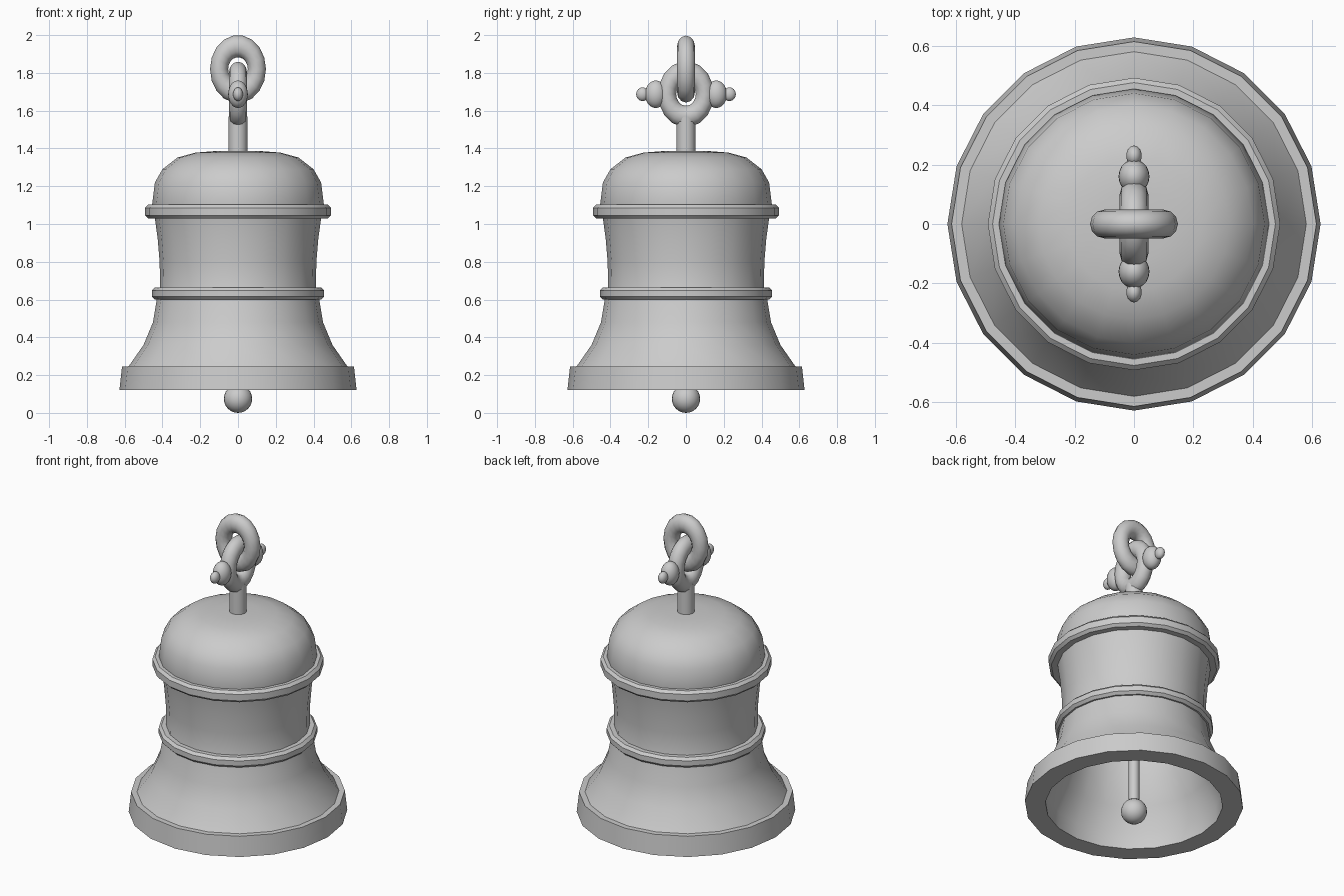
import bpy
import bmesh
import math
from mathutils import Matrix

cube = bpy.data.objects.get("Cube")
if cube:
    bpy.data.objects.remove(cube, do_unlink=True)


def finish(obj, name):
    obj.name = name
    bpy.ops.object.select_all(action='DESELECT')
    obj.select_set(True)
    bpy.context.view_layer.objects.active = obj
    bpy.ops.object.shade_smooth_by_angle(angle=math.radians(35))
    return obj


def lathe(name, profile, sides=20, closed=False):
    """Spin an (r, z) profile around the z axis."""
    bm = bmesh.new()
    verts = [bm.verts.new((r, 0, z)) for r, z in profile]
    pairs = list(zip(verts, verts[1:]))
    if closed:
        pairs.append((verts[-1], verts[0]))
    edges = [bm.edges.new(p) for p in pairs]
    bmesh.ops.spin(bm, geom=verts + edges, cent=(0, 0, 0), axis=(0, 0, 1),
                   angle=math.tau, steps=sides, use_duplicate=False)
    bmesh.ops.remove_doubles(bm, verts=bm.verts, dist=0.0005)
    bmesh.ops.recalc_face_normals(bm, faces=bm.faces)
    mesh = bpy.data.meshes.new(name)
    bm.to_mesh(mesh)
    bm.free()
    obj = bpy.data.objects.new(name, mesh)
    bpy.context.collection.objects.link(obj)
    return finish(obj, name)


def band(name, radius, inner, low, high, bevel=0.016):
    """Raised hoop with chamfered outer edges."""
    edge = radius - bevel
    lathe(name, [(inner, low), (edge, low), (radius, low + bevel),
                 (radius, high - bevel), (edge, high), (inner, high)], closed=True)


def link(name, z, height, turn):
    """Upright oval ring, turned about the z axis."""
    bpy.ops.mesh.primitive_torus_add(major_segments=18, minor_segments=12,
                                     major_radius=0.1, minor_radius=0.048)
    obj = bpy.context.object
    stand = Matrix.Rotation(math.pi / 2, 4, 'X')
    stretch = Matrix.Diagonal((1, 1, height / 0.148, 1))
    obj.data.transform(Matrix.Rotation(turn, 4, 'Z') @ stretch @ stand)
    obj.location.z = z
    finish(obj, name)


def ball(name, location, size):
    bpy.ops.mesh.primitive_uv_sphere_add(segments=20, ring_count=12, radius=1)
    obj = bpy.context.object
    obj.data.transform(Matrix.Diagonal((*size, 1)))
    obj.location = location
    finish(obj, name)


def rod(name, radius, low, high):
    lathe(name, [(0, low), (radius, low), (radius, high), (0, high)], sides=16)


# Hollow bell wall: outside from crown to lip, then back up the inside
outside = [(0, 1.387), (0.12, 1.386), (0.225, 1.378), (0.32, 1.352), (0.4, 1.29),
           (0.44, 1.22), (0.455, 1.1), (0.44, 1.03), (0.425, 0.92), (0.415, 0.8),
           (0.412, 0.66), (0.43, 0.6), (0.45, 0.48), (0.5, 0.36), (0.58, 0.245)]
inside = [(0.51, 0.12), (0.505, 0.22), (0.44, 0.36), (0.39, 0.5), (0.36, 0.7),
          (0.37, 0.95), (0.38, 1.15), (0.33, 1.25), (0.2, 1.31), (0, 1.32)]
lip = [(0.614, 0.245), (0.628, 0.12)]
lathe("bell_body", outside + lip + inside)

# Decorative hoops
band("upper_band", 0.492, 0.42, 1.03, 1.102)
band("lower_band", 0.456, 0.39, 0.6, 0.664)

# Clapper
rod("clapper_rod", 0.031, 0.08, 1.33)
ball("clapper_ball", (0, 0, 0.075), (0.075, 0.075, 0.075))

# Hanger: stem and two interlocking links
rod("hanger_stem", 0.05, 1.36, 1.57)
link("lower_link", 1.687, 0.175, math.pi / 2)
link("upper_link", 1.82, 0.18, 0)

# Knobs on both sides of the lower link
for side, sign in (("front", -1), ("back", 1)):
    ball(side + "_knob", (0, sign * 0.16, 1.687), (0.052, 0.057, 0.073))
    ball(side + "_knob_tip", (0, sign * 0.23, 1.687), (0.026, 0.034, 0.036))
